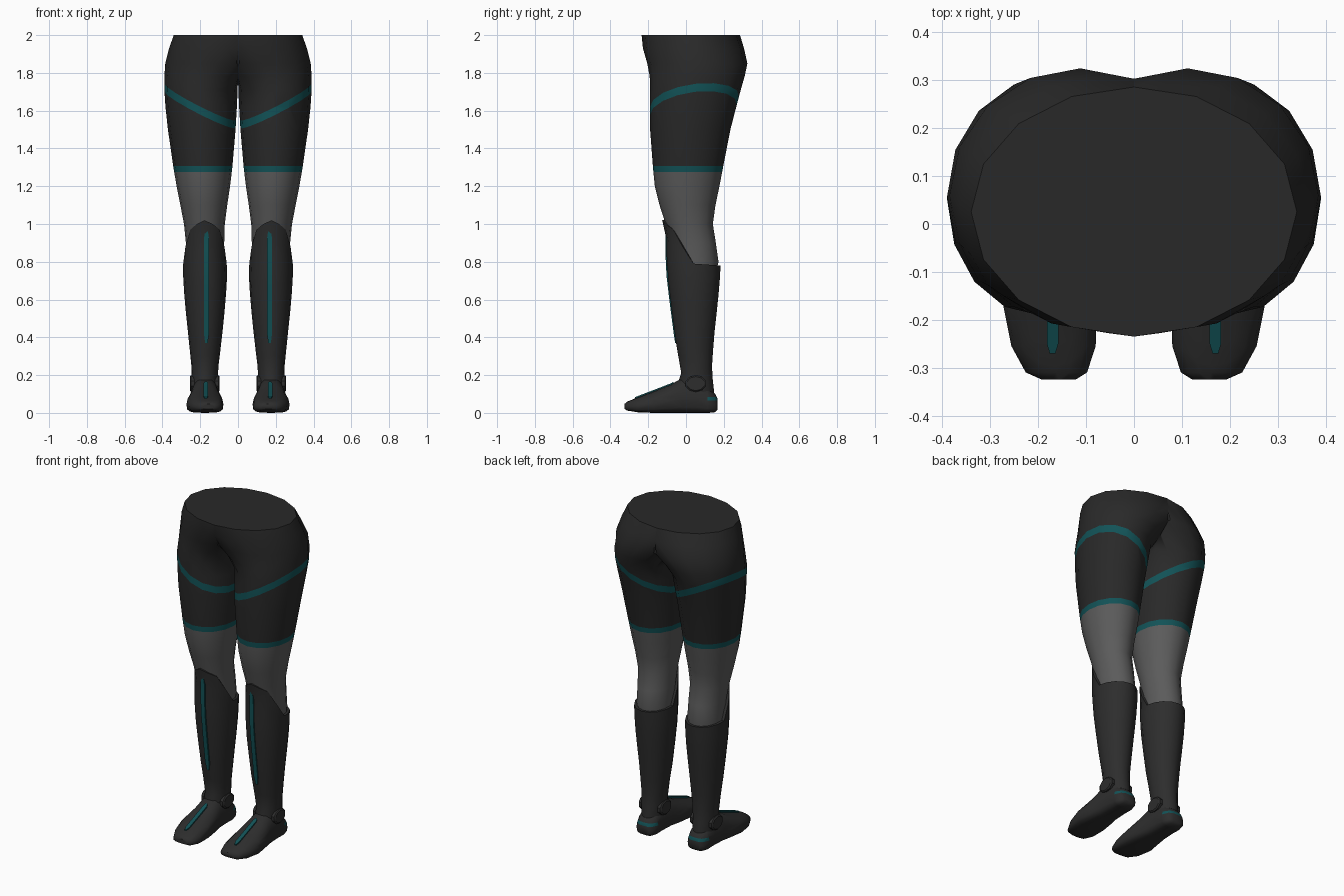
import bpy, bmesh, math
from mathutils import Vector

if "Cube" in bpy.data.objects:
    bpy.data.objects.remove(bpy.data.objects["Cube"])


def material(name, rgb):
    m = bpy.data.materials.new(name)
    m.diffuse_color = (*rgb, 1)
    m.use_nodes = True
    m.node_tree.nodes["Principled BSDF"].inputs["Base Color"].default_value = m.diffuse_color
    return m


SUIT = material("charcoal_suit", (0.022, 0.022, 0.022))
GREY = material("mid_grey", (0.105, 0.105, 0.105))
BOOT = material("boot_charcoal", (0.026, 0.026, 0.026))
TEAL = material("teal", (0.006, 0.085, 0.095))


def interp(table, t):
    """Linear lookup of a row's values in a table sorted by first column."""
    if t <= table[0][0]:
        return table[0][1:]
    for a, b in zip(table, table[1:]):
        if t <= b[0]:
            f = (t - a[0]) / (b[0] - a[0])
            return [p + (q - p) * f for p, q in zip(a[1:], b[1:])]
    return table[-1][1:]


def loft(rings, cap_start=True, cap_end=True):
    bm = bmesh.new()
    rows = [[bm.verts.new(p) for p in r] for r in rings]
    n = len(rows[0])
    for a, b in zip(rows, rows[1:]):
        for i in range(n):
            j = (i + 1) % n
            bm.faces.new((a[i], a[j], b[j], b[i]))
    if cap_start:
        bm.faces.new(rows[0][::-1])
    if cap_end:
        bm.faces.new(rows[-1])
    bmesh.ops.recalc_face_normals(bm, faces=bm.faces)
    return bm


def cut(bm, point, normal):
    bmesh.ops.bisect_plane(bm, geom=bm.verts[:] + bm.edges[:] + bm.faces[:], dist=1e-5,
                           plane_co=point, plane_no=normal)


def finish(bm, name, mats, angle=40):
    me = bpy.data.meshes.new(name)
    bm.to_mesh(me)
    bm.free()
    ob = bpy.data.objects.new(name, me)
    bpy.context.collection.objects.link(ob)
    for m in mats:
        me.materials.append(m)
    bpy.ops.object.select_all(action='DESELECT')
    ob.select_set(True)
    bpy.context.view_layer.objects.active = ob
    bpy.ops.object.shade_smooth_by_angle(angle=math.radians(angle))
    mod = ob.modifiers.new("mirror", 'MIRROR')
    mod.use_clip = True
    mod.merge_threshold = 0.0005
    return ob


N = 16
ANGLES = [2 * math.pi * i / N for i in range(N)]


def leg_ring(z, xin, xout, yf, yb):
    """Ellipse ring; the part past the centre plane is flattened onto it."""
    cx, rx, cy, ry = (xin + xout) / 2, (xout - xin) / 2, (yf + yb) / 2, (yb - yf) / 2
    hidden = [abs(math.sin(a)) for a in ANGLES if cx + rx * math.cos(a) < 1e-5]
    top = max(hidden, default=0)
    k = math.sqrt(1 - (cx / rx) ** 2) / top if top > 0.01 else 1
    ring = []
    for a in ANGLES:
        x, s = cx + rx * math.cos(a), math.sin(a)
        if x < 1e-5:
            x, s = 0, s * k
        ring.append((x, cy + ry * s, z))
    return ring


# Hips and legs: z, inner x, outer x, front y, back y
LEG = [(0.70, .08, .27, -.06, .15), (0.80, .075, .272, -.075, .172), (0.90, .073, .276, -.085, .158),
       (1.00, .07, .286, -.108, .142), (1.10, .057, .305, -.14, .156), (1.20, .042, .325, -.165, .177),
       (1.30, .03, .342, -.175, .196), (1.50, .013, .371, -.19, .235), (1.62, .006, .384, -.191, .266),
       (1.71, .002, .39, -.191, .29), (1.78, -.06, .39, -.192, .31), (1.85, -.16, .385, -.205, .325),
       (1.93, -.26, .365, -.228, .307), (2.00, -.34, .34, -.235, .286)]
bm = loft([leg_ring(*r) for r in LEG], cap_start=False)
seam = [f for f in bm.faces if all(v.co.x < 1e-4 for v in f.verts)]
bmesh.ops.delete(bm, geom=seam, context='FACES')

# Thigh bands: one level, one slanting up to the outside of the hip
LOW, HIGH = 1.274, 1.306
SLANT = Vector((-0.5, -0.11, 1))
cut(bm, (0, 0, LOW), (0, 0, 1))
cut(bm, (0, 0, HIGH), (0, 0, 1))
cut(bm, (0, 0, 1.50), SLANT)
cut(bm, (0, 0, 1.542), SLANT)
for f in bm.faces:
    c = f.calc_center_median()
    if c.z < LOW:
        f.material_index = 1
    elif c.z < HIGH or 1.50 < c.dot(SLANT) < 1.542:
        f.material_index = 2
finish(bm, "hips_and_legs", [SUIT, GREY, TEAL], 50)

# Boot shafts with a raised knee guard at the front
SHAFT = [(0.08, .11, .24, -.05, .15), (0.16, .107, .245, -.045, .145), (0.21, .108, .243, -.025, .135),
         (0.40, .085, .262, -.058, .148), (0.60, .065, .283, -.084, .17), (0.72, .058, .29, -.098, .18),
         (0.80, .06, .29, -.103, .184), (0.90, .064, .286, -.104, .17), (0.97, .066, .284, -.106, .16),
         (1.02, .064, .29, -.126, .15)]
RIM = [(-1, 1.02), (-.92, .998), (-.7, .97), (-.38, .88), (0, .79), (1, .78)]


def shaft_ring(t, shrink=1.0):
    ring = []
    for a in ANGLES:
        z = 0.08 + t * (interp(RIM, math.sin(a))[0] - 0.08)
        xin, xout, yf, yb = interp(SHAFT, z)
        ring.append(((xin + xout) / 2 + shrink * (xout - xin) / 2 * math.cos(a),
                     (yf + yb) / 2 + shrink * (yb - yf) / 2 * math.sin(a), z))
    return ring


STEPS = [0, .07, .14, .24, .36, .5, .64, .78, .9, 1]
bm = loft([shaft_ring(t) for t in STEPS] + [shaft_ring(1, 0.86)], cap_end=False)
finish(bm, "boot_shafts", [BOOT])

# Feet: y, centre x, half width, bottom z, top z
FOOT = [(-.325, .157, .035, .02, .048), (-.31, .162, .064, .012, .06), (-.255, .168, .088, .003, .083),
        (-.17, .175, .098, 0, .115), (-.08, .174, .086, 0, .15), (-.02, .175, .075, 0, .185),
        (.06, .175, .07, 0, .185), (.12, .175, .067, 0, .135), (.155, .175, .055, .004, .1),
        (.168, .175, .035, .018, .075)]


def foot_ring(y, cx, hw, zb, zt):
    mid = zb + (zt - zb) * 0.4
    ring = []
    for a in ANGLES:
        c, s = math.cos(a), math.sin(a)
        e = 0.55 if s < 0 else 0.9
        x = cx + hw * math.copysign(abs(c) ** e, c)
        z = mid + ((zt - mid) * s ** e if s > 0 else -(mid - zb) * abs(s) ** e)
        ring.append((x, y, z))
    return ring


bm = loft([foot_ring(*r) for r in FOOT])
# Heel stripe
for z in (.066, .084):
    cut(bm, (0, 0, z), (0, 0, 1))
cut(bm, (0, .115, 0), (0, 1, 0))
for f in bm.faces:
    c = f.calc_center_median()
    if c.y > .115 and .066 < c.z < .084:
        f.material_index = 1
finish(bm, "feet", [BOOT, TEAL], 50)


# Raised teal strips laid along the shin and over the foot
def strip(name, path, half, out):
    rings = []
    for i, p in enumerate(path):
        h = half * (0.5 if i in (0, len(path) - 1) else 1)
        p, d, w = Vector(p), Vector(out), Vector((h, 0, 0))
        rings.append([p - w - d, p + w - d, p + w + d, p - w + d])
    finish(loft(rings), name, [TEAL], 30)


shin = []
for i in range(13):
    z = 0.37 + 0.6 * i / 12
    xin, xout, yf, _ = interp(SHAFT, z)
    shin.append((0.167, yf, z))
strip("shin_strips", shin, .0135, (0, -.0045, 0))
top = [(.17, y, interp(FOOT, y)[3] + .002) for y in (-.27, -.25, -.21, -.17, -.12, -.08, -.065)]
strip("foot_strips", top, .012, (0, 0, .0045))

# Ankle discs on both sides of each boot
for name, x in (("outer_ankle_discs", .243), ("inner_ankle_discs", .109)):
    rings = []
    for dx, r in ((-.012, .052), (.006, .052), (.012, .044)):
        sx = dx if x > .17 else -dx
        rings.append([(x + sx, .052 + 1.1 * r * math.cos(2 * math.pi * (i + .5) / 10),
                       .155 + .85 * r * math.sin(2 * math.pi * (i + .5) / 10)) for i in range(10)])
    finish(loft(rings), name, [BOOT], 30)
